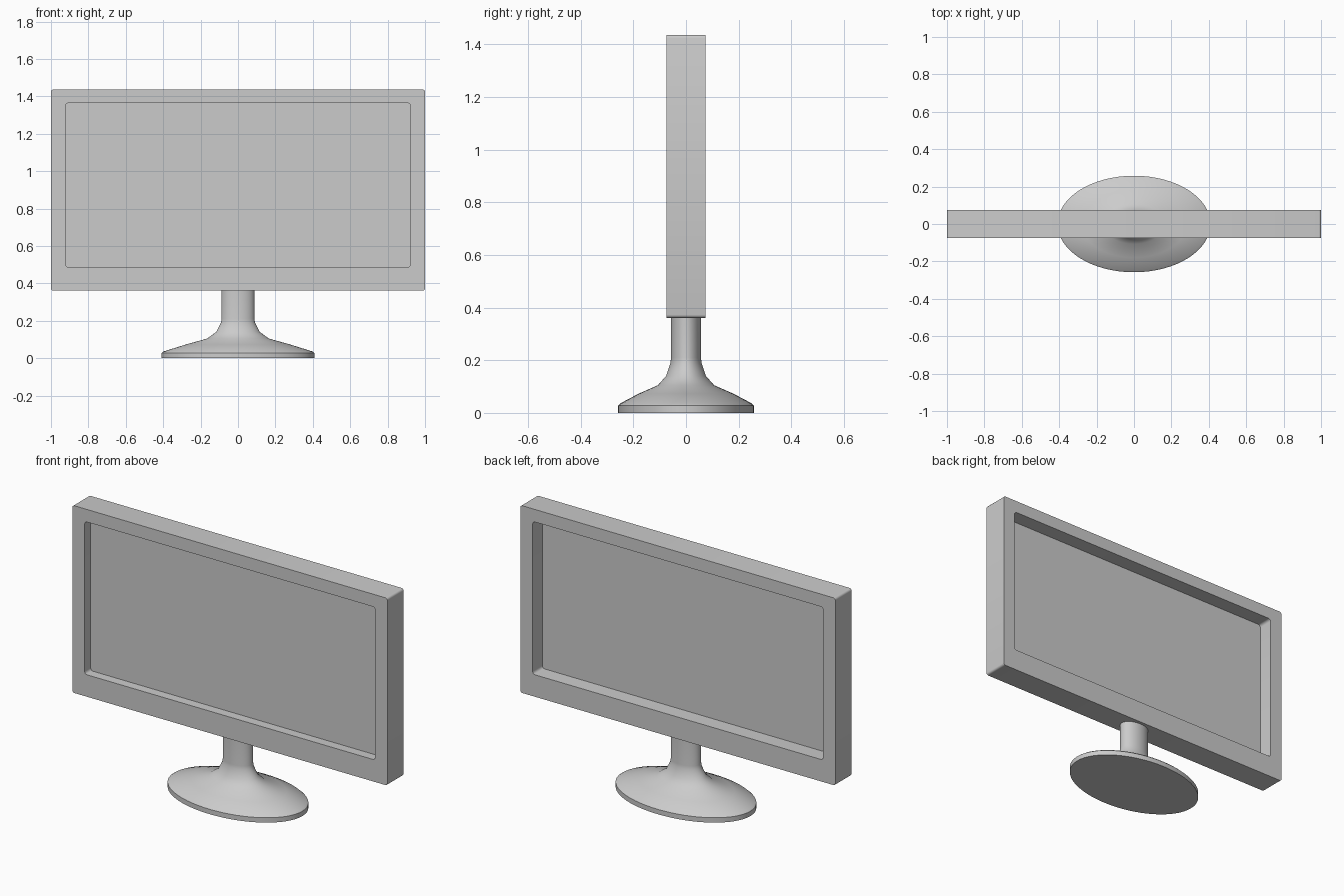
import bpy, bmesh
from math import sin, cos, pi

if "Cube" in bpy.data.objects:
    bpy.data.objects.remove(bpy.data.objects["Cube"])


def rounded_rect(w, z0, z1, r, steps=3):
    """Points (x, z) of a rectangle with softened corners."""
    pts = []
    corners = [(w - r, z1 - r), (-w + r, z1 - r), (-w + r, z0 + r), (w - r, z0 + r)]
    for k, (cx, cz) in enumerate(corners):
        for i in range(steps + 1):
            a = (k + i / steps) * pi / 2
            pts.append((cx + r * cos(a), cz + r * sin(a)))
    return pts


def skin(name, rings, closed=False):
    """Join equal rings of points with quads; cap the ends unless closed."""
    bm = bmesh.new()
    loops = [[bm.verts.new(p) for p in ring] for ring in rings]
    n = len(loops[0])
    pairs = list(zip(loops, loops[1:])) + ([(loops[-1], loops[0])] if closed else [])
    for a, b in pairs:
        for i in range(n):
            j = (i + 1) % n
            bm.faces.new((a[i], a[j], b[j], b[i]))
    if not closed:
        bm.faces.new(loops[0])
        bm.faces.new(loops[-1])
    bmesh.ops.recalc_face_normals(bm, faces=bm.faces)
    mesh = bpy.data.meshes.new(name)
    bm.to_mesh(mesh)
    bm.free()
    ob = bpy.data.objects.new(name, mesh)
    bpy.context.collection.objects.link(ob)
    bpy.ops.object.select_all(action='DESELECT')
    ob.select_set(True)
    bpy.context.view_layer.objects.active = ob
    bpy.ops.object.shade_smooth_by_angle(angle=0.7)
    return ob


def at_y(pts, y):
    return [(x, y, z) for x, z in pts]


# Bezel: open frame, front and back
outer = rounded_rect(1.0, 0.361, 1.436, 0.012)
inner = rounded_rect(0.922, 0.487, 1.364, 0.015)
D = 0.074
skin("bezel", [at_y(outer, -D), at_y(outer, D), at_y(inner, D), at_y(inner, -D)], closed=True)

# Thin screen panel, nearer the front than the back
skin("screen", [at_y(inner, -0.020), at_y(inner, -0.014)])

# Stand: elliptical foot flaring up into the neck (x radius, y radius, z)
profile = [(0.409, 0.258, 0.0), (0.409, 0.258, 0.028), (0.398, 0.25, 0.036),
           (0.28, 0.18, 0.073), (0.165, 0.107, 0.105), (0.117, 0.076, 0.14),
           (0.091, 0.059, 0.19), (0.088, 0.057, 0.21), (0.088, 0.057, 0.365)]
N = 64
skin("stand", [[(rx * cos(2 * pi * i / N), ry * sin(2 * pi * i / N), z) for i in range(N)]
               for rx, ry, z in profile])
